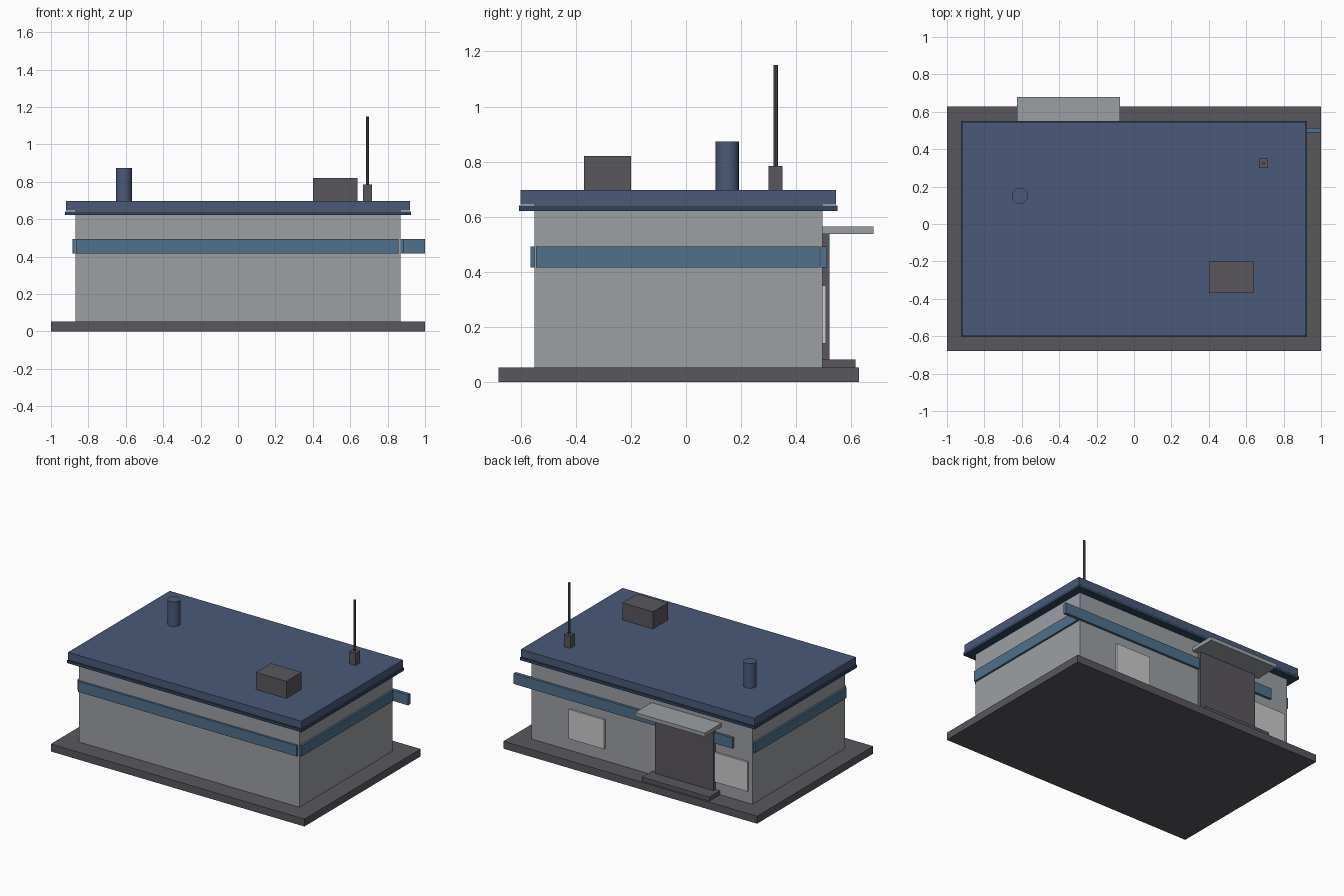
import bpy

if "Cube" in bpy.data.objects:
    bpy.data.objects.remove(bpy.data.objects["Cube"])


def material(name, r, g, b):
    m = bpy.data.materials.new(name)
    m.diffuse_color = (r, g, b, 1)
    m.use_nodes = True
    m.node_tree.nodes["Principled BSDF"].inputs["Base Color"].default_value = m.diffuse_color
    return m


DARK = material("dark_grey", 0.10, 0.095, 0.11)
WALL = material("wall_grey", 0.33, 0.35, 0.37)
PALE = material("pale_grey", 0.60, 0.61, 0.62)
NAVY = material("navy", 0.07, 0.10, 0.19)
TRIM = material("dark_blue", 0.03, 0.06, 0.11)
BAND = material("band_blue", 0.08, 0.16, 0.26)


def finish(name, mat):
    ob = bpy.context.object
    ob.name = ob.data.name = name
    ob.data.materials.append(mat)
    return ob


def box(name, x, y, z, mat):
    """Box from (min, max) ranges on each axis."""
    ranges = (x, y, z)
    bpy.ops.mesh.primitive_cube_add(size=1, location=[(a + b) / 2 for a, b in ranges])
    ob = finish(name, mat)
    for v in ob.data.vertices:
        for i, (a, b) in enumerate(ranges):
            v.co[i] *= b - a
    return ob


def rod(name, x, y, z, radius, sides, mat):
    bpy.ops.mesh.primitive_cylinder_add(vertices=sides, radius=radius, depth=z[1] - z[0],
                                        location=(x, y, (z[0] + z[1]) / 2))
    ob = finish(name, mat)
    bpy.ops.object.shade_smooth_by_angle()
    return ob


# Foundation and walls
box("foundation", (-1, 1), (-0.68, 0.628), (0, 0.053), DARK)
box("walls", (-0.87, 0.87), (-0.55, 0.495), (0.053, 0.645), WALL)

# Roof slab with a thin eave trim under it
box("eave_trim", (-0.925, 0.925), (-0.605, 0.55), (0.622, 0.641), TRIM)
box("roof_slab", (-0.92, 0.92), (-0.60, 0.545), (0.645, 0.698), NAVY)

# Stripe around the walls; the rear strip is shifted past the corner
BAND_Z = (0.417, 0.493)
box("front_band", (-0.866, 0.858), (-0.565, -0.543), BAND_Z, BAND)
box("rear_band", (-0.725, 1.0), (0.488, 0.512), BAND_Z, BAND)
for side, s in (("left", -1), ("right", 1)):
    box(side + "_band", sorted((s * 0.862, s * 0.884)), (-0.545, 0.485), BAND_Z, BAND)

# Rear entrance: door, step and canopy
box("door", (-0.58, -0.12), (0.49, 0.52), (0.053, 0.54), DARK)
box("door_step", (-0.615, -0.085), (0.49, 0.615), (0.053, 0.082), DARK)
box("door_canopy", (-0.625, -0.075), (0.49, 0.68), (0.538, 0.565), WALL)

# Rear windows
for name, cx in (("window_a", 0.43), ("window_b", -0.70)):
    box(name, (cx - 0.14, cx + 0.14), (0.49, 0.508), (0.14, 0.35), PALE)

# Rooftop equipment
box("rooftop_unit", (0.40, 0.64), (-0.37, -0.20), (0.698, 0.82), DARK)
rod("vent_pipe", -0.61, 0.15, (0.698, 0.873), 0.043, 16, NAVY)
box("antenna_base", (0.667, 0.717), (0.30, 0.35), (0.698, 0.785), DARK)
rod("antenna_mast", 0.692, 0.325, (0.785, 1.15), 0.008, 8, DARK)
